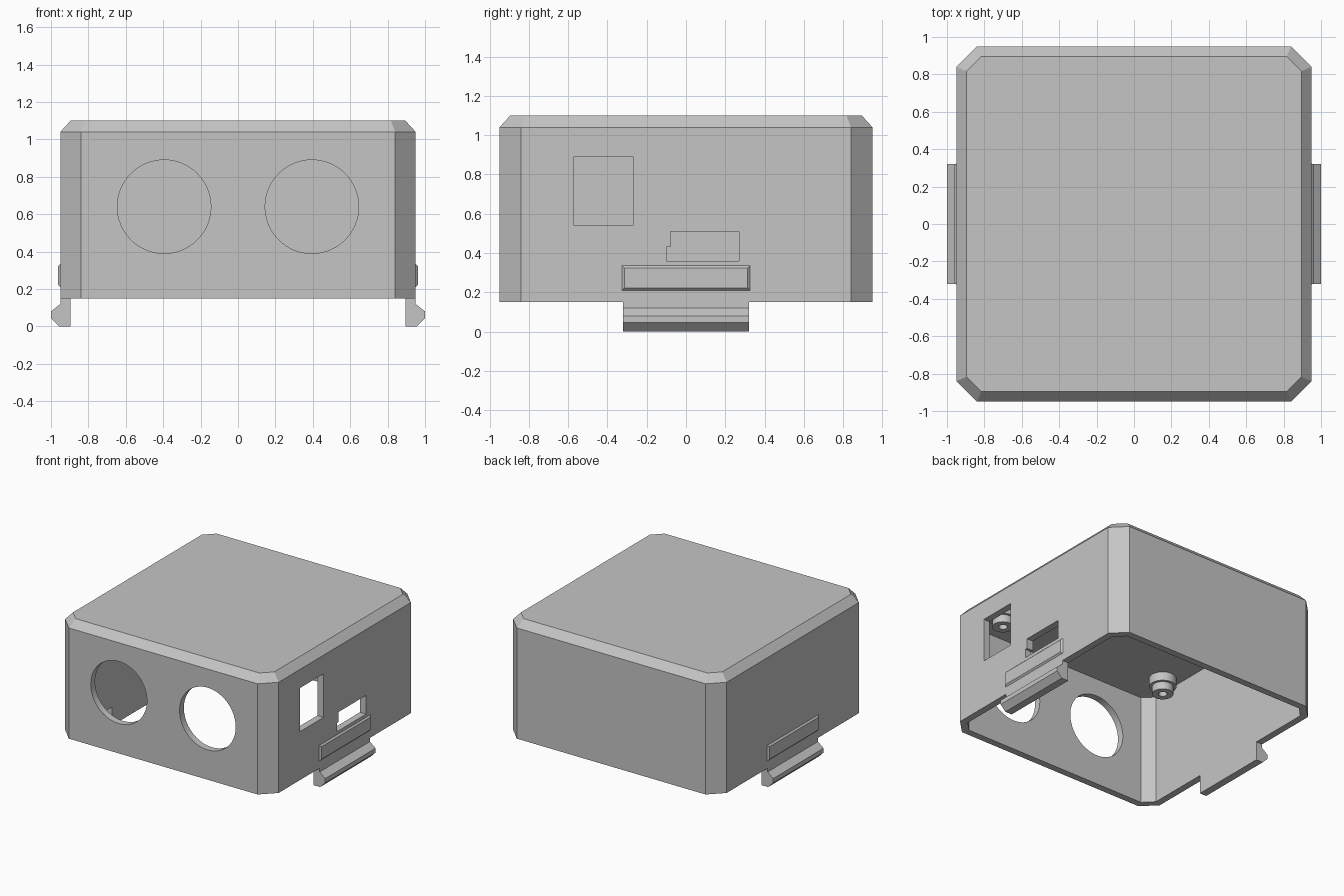
import bpy, bmesh, math
from mathutils import Vector

if "Cube" in bpy.data.objects:
    bpy.data.objects.remove(bpy.data.objects["Cube"], do_unlink=True)

grey = bpy.data.materials.new("plain grey plastic")
grey.use_nodes = True
grey.diffuse_color = (0.56, 0.56, 0.56, 1)
grey.node_tree.nodes["Principled BSDF"].inputs["Base Color"].default_value = grey.diffuse_color


def loft(name, rings, cap=True, closed=False):
    """Skin a list of point rings into a solid."""
    bm = bmesh.new()
    loops = [[bm.verts.new(p) for p in ring] for ring in rings]
    n = len(loops[0])
    pairs = list(zip(loops, loops[1:]))
    if closed:
        pairs.append((loops[-1], loops[0]))
    for a, b in pairs:
        for i in range(n):
            j = (i + 1) % n
            bm.faces.new((a[i], a[j], b[j], b[i]))
    if cap and not closed:
        bm.faces.new(loops[0])
        bm.faces.new(loops[-1])
    bmesh.ops.recalc_face_normals(bm, faces=bm.faces)
    mesh = bpy.data.meshes.new(name)
    bm.to_mesh(mesh)
    bm.free()
    mesh.materials.append(grey)
    obj = bpy.data.objects.new(name, mesh)
    bpy.context.collection.objects.link(obj)
    return obj


def octagon(inset, z):
    h = 0.95 - inset
    c = 0.84 - inset * math.tan(math.pi / 8)
    return [(h, -c, z), (h, c, z), (c, h, z), (-c, h, z),
            (-h, c, z), (-h, -c, z), (-c, -h, z), (c, -h, z)]


def circle(x, y, z, r, n=32):
    turns = [2 * math.pi * i / n for i in range(n)]
    return [(x + r * math.cos(t), y + r * math.sin(t), z) for t in turns]


def cut(target, cutter):
    mod = target.modifiers.new("opening", 'BOOLEAN')
    mod.operation = 'DIFFERENCE'
    mod.solver = 'EXACT'
    mod.object = cutter
    cutter.hide_render = True
    bpy.context.view_layer.objects.active = target
    bpy.ops.object.modifier_apply(modifier=mod.name)
    bpy.data.objects.remove(cutter, do_unlink=True)


def smooth(obj):
    bpy.ops.object.select_all(action='DESELECT')
    obj.select_set(True)
    bpy.context.view_layer.objects.active = obj
    bpy.ops.object.shade_smooth_by_angle(angle=math.radians(30))


# Hollow housing, open underneath, with chamfered corners and lid edge
RIM, LID = 0.15, 1.10
housing = loft("housing", [octagon(0.055, 1.03), octagon(0.055, RIM), octagon(0, RIM),
                           octagon(0, 1.04), octagon(0.055, LID)])

# Two round openings in the front wall
for x in (-0.395, 0.395):
    rings = [[(px, y, pz) for px, pz, _ in circle(x, 0.64, 0, 0.25, 64)] for y in (-1.1, -0.8)]
    cut(housing, loft("round_cutter", rings))

# Rectangular window and stepped connector slot in the left wall
window = [(-0.57, 0.54), (-0.27, 0.54), (-0.27, 0.89), (-0.57, 0.89)]
slot = [(-0.10, 0.36), (0.27, 0.36), (0.27, 0.51), (-0.08, 0.51), (-0.08, 0.43), (-0.10, 0.43)]
for outline in (window, slot):
    cut(housing, loft("side_cutter", [[(x, y, z) for y, z in outline] for x in (0.8, 1.1)]))
smooth(housing)

# Clip tabs and grip ridges on both sides
clip = [(0.895, RIM), (0.95, RIM), (0.95, 0.12), (1.0, 0.08), (1.0, 0.045), (0.955, 0), (0.895, 0)]
for side, s in (("left", 1), ("right", -1)):
    loft(side + "_clip_tab", [[(s * x, y, z) for x, z in clip] for y in (-0.32, 0.32)])
    rings = []
    for x, inset in ((0.945, 0), (0.95, 0), (0.962, 0.012)):
        w, low, high = 0.325 - inset, 0.21 + inset, 0.335 - inset
        rings.append([(s * x, -w, low), (s * x, w, low), (s * x, w, high), (s * x, -w, high)])
    loft(side + "_grip_ridge", rings)

# Stepped screw posts hanging from the lid
steps = [(1.035, 0.1), (0.96, 0.1), (0.96, 0.078), (0.9, 0.078), (0.9, 0.032), (1.035, 0.032)]
for side, x in (("left", 0.76), ("right", -0.76)):
    for end, y in (("front", -0.58), ("back", 0.58)):
        post = loft(f"{end}_{side}_screw_post", [circle(x, y, z, r) for z, r in steps], closed=True)
        smooth(post)
